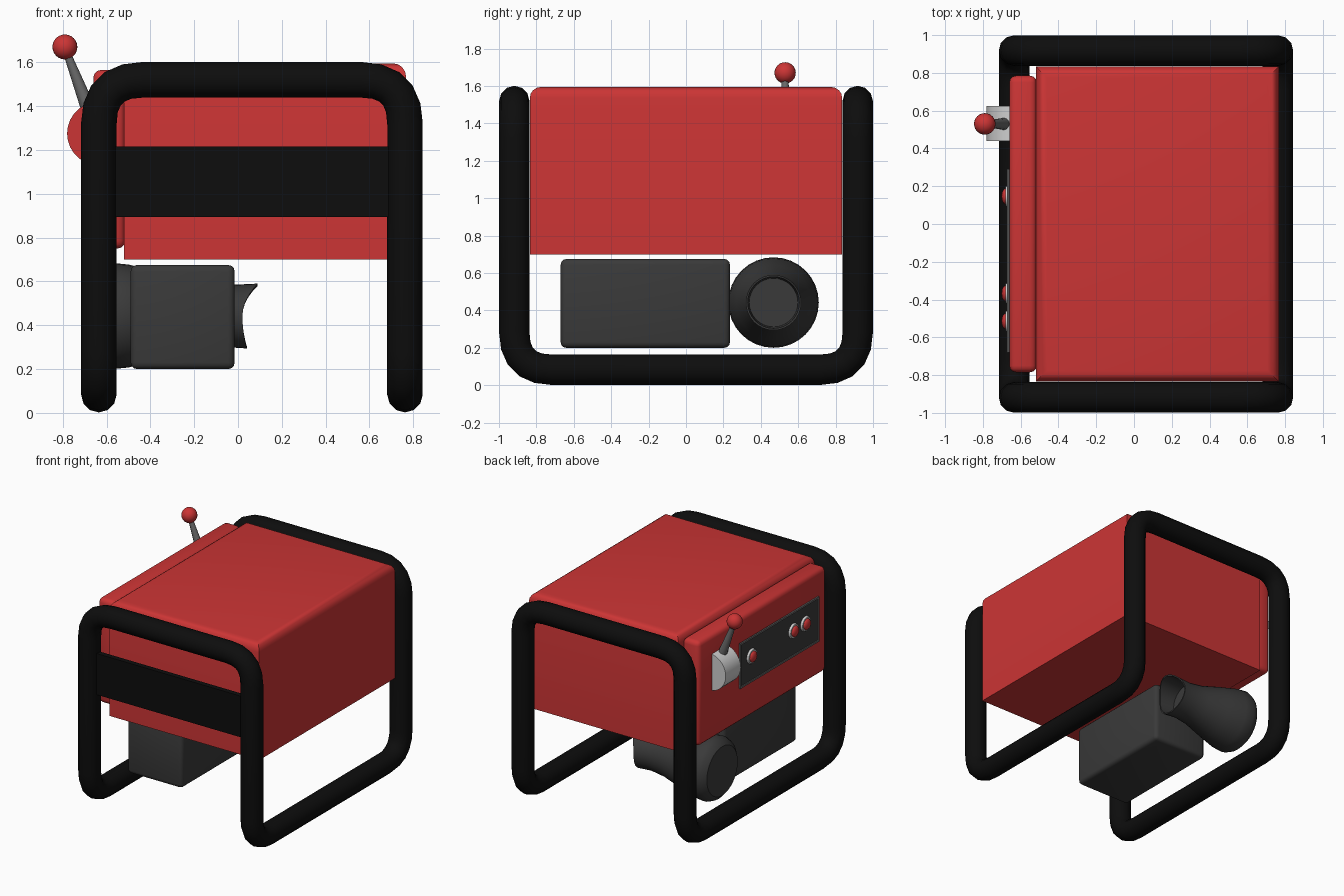
import bpy, bmesh, math
from mathutils import Vector, Matrix

cube = bpy.data.objects.get("Cube")
if cube:
    bpy.data.objects.remove(cube, do_unlink=True)


def material(name, r, g, b):
    m = bpy.data.materials.new(name)
    m.use_nodes = True
    m.diffuse_color = (r, g, b, 1)
    m.node_tree.nodes["Principled BSDF"].inputs["Base Color"].default_value = (r, g, b, 1)
    return m


RED = material("red paint", 0.6, 0.035, 0.035)
BLACK = material("black tube", 0.004, 0.004, 0.004)
DARK = material("dark grey engine", 0.042, 0.042, 0.042)
MID = material("mid grey panel", 0.14, 0.14, 0.14)
LIGHT = material("light grey trim", 0.62, 0.62, 0.62)


def finish(name, bm, mats, smooth=True):
    bmesh.ops.recalc_face_normals(bm, faces=bm.faces)
    me = bpy.data.meshes.new(name)
    bm.to_mesh(me)
    bm.free()
    ob = bpy.data.objects.new(name, me)
    bpy.context.collection.objects.link(ob)
    for m in mats:
        me.materials.append(m)
    if smooth:
        bpy.ops.object.select_all(action='DESELECT')
        ob.select_set(True)
        bpy.context.view_layer.objects.active = ob
        bpy.ops.object.shade_smooth_by_angle(angle=math.radians(35))
    return ob


def box(name, lo, hi, mat, bevel=0, segments=3, top_only=False):
    """Box between two corners, optionally with rounded edges."""
    lo, hi = Vector(lo), Vector(hi)
    bm = bmesh.new()
    bmesh.ops.create_cube(bm, size=1)
    for v in bm.verts:
        v.co = (lo + hi) / 2 + v.co * (hi - lo)
    if bevel:
        edges = [e for e in bm.edges
                 if not top_only or all(v.co.z > hi.z - 0.001 for v in e.verts)]
        bmesh.ops.bevel(bm, geom=edges, offset=bevel, segments=segments,
                        profile=0.5, affect='EDGES')
    return finish(name, bm, [mat], bool(bevel))


def rod(name, a, b, r1, r2, mat, sides=24):
    """Tapered cylinder between two points."""
    a, b = Vector(a), Vector(b)
    bm = bmesh.new()
    turn = (b - a).to_track_quat('Z', 'Y').to_matrix().to_4x4()
    bmesh.ops.create_cone(bm, cap_ends=True, segments=sides, radius1=r1, radius2=r2,
                          depth=(b - a).length,
                          matrix=Matrix.Translation((a + b) / 2) @ turn)
    return finish(name, bm, [mat])


def ball(name, centre, radius, mat, scale=(1, 1, 1)):
    bm = bmesh.new()
    bmesh.ops.create_uvsphere(bm, u_segments=24, v_segments=12, radius=radius)
    for v in bm.verts:
        v.co = Vector(centre) + v.co * Vector(scale)
    return finish(name, bm, [mat])


# Tubular frame: one closed loop with eight rounded bends
XL, XR, Y, LOW, TOP = -0.635, 0.762, 0.918, 0.083, 1.52
corners = []
for side in (-1, 1):
    xs = (XL, XR) if side < 0 else (XR, XL)
    for x, z in ((xs[0], LOW), (xs[0], TOP), (xs[1], TOP), (xs[1], LOW)):
        corners.append(Vector((x, side * Y, z)))
path = []
BEND = 0.2
for i, c in enumerate(corners):
    p = c + (corners[i - 1] - c).normalized() * BEND
    q = c + (corners[(i + 1) % 8] - c).normalized() * BEND
    for k in range(6):
        t = k / 5
        path.append(p * (1 - t) ** 2 + c * 2 * t * (1 - t) + q * t * t)
curve = bpy.data.curves.new("tube_frame", 'CURVE')
curve.dimensions = '3D'
curve.bevel_depth = 0.081
curve.bevel_resolution = 4
spline = curve.splines.new('POLY')
spline.points.add(len(path) - 1)
for pt, co in zip(spline.points, path):
    pt.co = (*co, 1)
spline.use_cyclic_u = True
curve.materials.append(BLACK)
frame = bpy.data.objects.new("tube_frame", curve)
bpy.context.collection.objects.link(frame)
bpy.ops.object.select_all(action='DESELECT')
frame.select_set(True)
bpy.context.view_layer.objects.active = frame
bpy.ops.object.convert(target='MESH')
bpy.ops.object.shade_smooth_by_angle(angle=math.radians(40))

# Front plate between the legs
box("front_plate", (XL, -0.94, 0.895), (XR, -0.9, 1.215), BLACK)

# Body and control housing
box("tank_body", (-0.52, -0.835, 0.7), (0.767, 0.835, 1.595), RED, 0.06, 4, True)
box("control_housing", (-0.66, -0.785, 0.75), (-0.515, 0.785, 1.565), RED, 0.035)

# Control panel with raised border and lamps
FACE, Y0, Y1, Z0, Z1 = -0.66, -0.68, 0.29, 1.02, 1.37
box("control_panel", (FACE - 0.005, Y0, Z0), (FACE + 0.01, Y1, Z1), DARK)
RIM = 0.014
for name, lo, hi in (("bottom", (Y0, Z0), (Y1, Z0 + RIM)), ("top", (Y0, Z1 - RIM), (Y1, Z1)),
                     ("front", (Y0, Z0), (Y0 + RIM, Z1)), ("back", (Y1 - RIM, Z0), (Y1, Z1))):
    box("panel_border_" + name, (FACE - 0.012, *lo), (FACE + 0.01, *hi), MID)
for n, y in enumerate((0.146, -0.368, -0.515)):
    rod(f"lamp_ring_{n + 1}", (FACE, y, 1.22), (FACE - 0.02, y, 1.22), 0.06, 0.052, LIGHT)
    ball(f"lamp_{n + 1}", (FACE - 0.02, y, 1.22), 0.042, RED, (0.5, 1, 1))

# Lever drum, with a red front cap, and its handle
drum = rod("lever_drum", (-0.635, 0.44, 1.275), (-0.635, 0.625, 1.275), 0.145, 0.145, LIGHT, 28)
drum.data.materials.append(RED)
for f in drum.data.polygons:
    f.material_index = int(f.normal.y < -0.9)
rod("lever_handle", (-0.68, 0.53, 1.38), (-0.78, 0.53, 1.64), 0.034, 0.017, MID, 12)
ball("lever_knob", (-0.79, 0.53, 1.67), 0.057, RED)

# Engine block
box("engine_block", (-0.49, -0.67, 0.2), (-0.015, 0.235, 0.675), DARK, 0.03)

# Exhaust: lathed around x, flared at one end, open with a scooped lip at the other
MY, MZ, SIDES = 0.468, 0.442, 32
profile = [(-0.64, 0.19), (-0.61, 0.225), (-0.57, 0.242), (-0.5, 0.235), (-0.36, 0.2),
           (-0.2, 0.155), (-0.08, 0.14), (0.02, 0.148), (0.02, 0.138), (-0.1, 0.13)]
bm = bmesh.new()
rings = []
for x, r in profile:
    ring = []
    for k in range(SIDES):
        a = math.tau * k / SIDES
        h = math.sin(a)
        lip = (0.07 if h > 0 else 0.02) * h * h if x > 0 else 0
        ring.append(bm.verts.new((x + lip, MY + r * math.cos(a), MZ + r * h)))
    rings.append(ring)
for a, b in zip(rings, rings[1:]):
    for k in range(SIDES):
        j = (k + 1) % SIDES
        bm.faces.new((a[k], a[j], b[j], b[k]))
bm.faces.new(rings[0])
bm.faces.new(rings[-1])
finish("exhaust", bm, [DARK])
